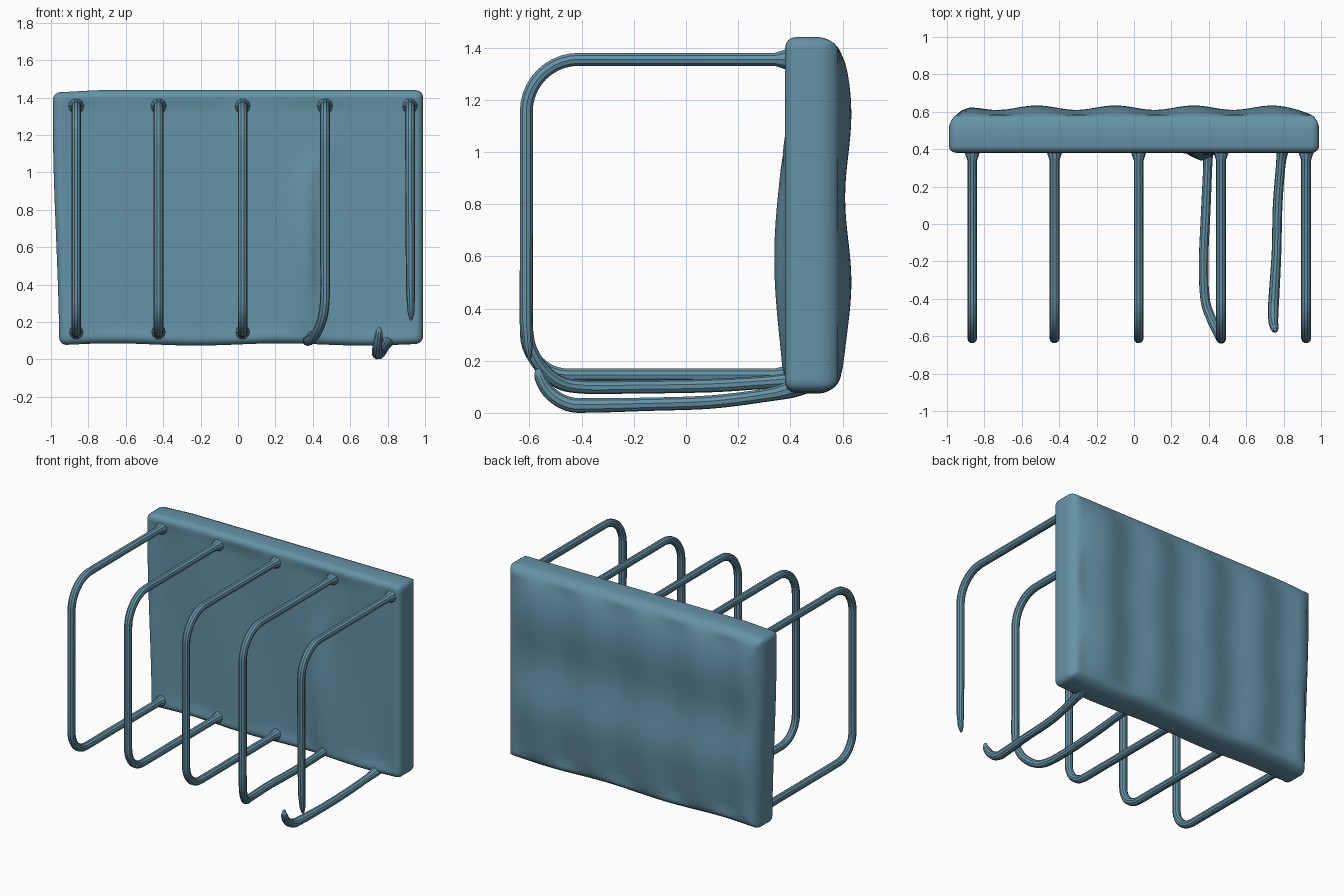
import bpy, bmesh
from math import sin, cos, pi, exp
from mathutils import Vector

if "Cube" in bpy.data.objects:
    bpy.data.objects.remove(bpy.data.objects["Cube"])

mat = bpy.data.materials.new("blue_paint")
mat.diffuse_color = (0.13, 0.29, 0.38, 1)
mat.use_nodes = True
mat.node_tree.nodes["Principled BSDF"].inputs["Base Color"].default_value = mat.diffuse_color


def smooth(t):
    t = max(0.0, min(1.0, t))
    return t * t * (3 - 2 * t)


# back panel: rounded slab, cut into a fine grid and gently warped
def make_panel():
    bm = bmesh.new()
    bmesh.ops.create_cube(bm, size=1)
    for v in bm.verts:
        v.co = Vector((v.co.x * 1.98, 0.495 + v.co.y * 0.23, 0.76 + v.co.z * 1.36))
    bmesh.ops.bevel(bm, geom=bm.edges[:], offset=0.04, segments=4,
                    profile=0.5, affect='EDGES')
    cuts = [((-0.92 + 0.04 * i, 0, 0), (1, 0, 0)) for i in range(47)]
    cuts += [((0, 0, 0.14 + 0.04 * i), (0, 0, 1)) for i in range(32)]
    for co, no in cuts:
        bmesh.ops.bisect_plane(bm, geom=bm.verts[:] + bm.edges[:] + bm.faces[:],
                               plane_co=co, plane_no=no, dist=1e-5)
    for v in bm.verts:
        x, y, z = v.co
        edge = min(0.99 - abs(x), z - 0.08, 1.44 - z)
        inside = smooth((edge - 0.03) / 0.07)
        t = smooth((y - 0.40) / 0.18)
        # wavy back with softened border
        back = (0.012 * cos(2 * pi * (x + 0.1) / 0.42)
                + 0.012 * cos(2 * pi * (z - 1.15) / 0.65)) * inside
        back -= 0.06 * exp(-max(edge, 0) / 0.05)
        # front with shallow recess and one vertical fold
        front = 0.008 * inside + 0.005 * sin(9 * x + 3 * z) * inside
        ridge_x = 0.36 + 0.12 * smooth((z - 0.9) / 0.3)
        front -= (0.045 * exp(-((x - ridge_x) / 0.06) ** 2)
                  * exp(-((z - 0.6) / 0.42) ** 2) * inside)
        v.co.y += back * t + front * (1 - t)
        # uneven outline
        left = smooth((-x - 0.7) / 0.3)
        v.co.x += left * 0.035 * (1 - smooth(z / 1.3))
        v.co.z += 0.006 * sin(7 * x) * smooth((0.3 - z) / 0.2)
        v.co.z -= 0.012 * left * smooth((z - 1.2) / 0.2)
    me = bpy.data.meshes.new("back_panel")
    bm.to_mesh(me)
    bm.free()
    ob = bpy.data.objects.new("back_panel", me)
    bpy.context.collection.objects.link(ob)
    for p in me.polygons:
        p.use_smooth = True
    me.materials.append(mat)


# round wire along a path of (x, y, z, radius scale)
def wire(name, pts, radius=0.026):
    cu = bpy.data.curves.new(name, 'CURVE')
    cu.dimensions = '3D'
    cu.bevel_depth = radius
    cu.bevel_resolution = 3
    cu.use_fill_caps = True
    sp = cu.splines.new('POLY')
    sp.points.add(len(pts) - 1)
    for p, (x, y, z, r) in zip(sp.points, pts):
        p.co = (x, y, z, 1)
        p.radius = r
    sp.use_smooth = True
    cu.materials.append(mat)
    ob = bpy.data.objects.new(name, cu)
    bpy.context.collection.objects.link(ob)
    bpy.ops.object.select_all(action='DESELECT')
    ob.select_set(True)
    bpy.context.view_layer.objects.active = ob
    bpy.ops.object.convert(target='MESH')
    bpy.ops.object.shade_smooth_by_angle()


def curve_through(pts, n=6):
    # Catmull-Rom smoothing of a few control points
    P = [Vector(p) for p in pts]
    P = [2 * P[0] - P[1]] + P + [2 * P[-1] - P[-2]]
    out = []
    for a, b, c, d in zip(P, P[1:], P[2:], P[3:]):
        for i in range(n):
            t = i / n
            out.append(0.5 * (2 * b + (c - a) * t + (2 * a - 5 * b + 4 * c - d) * t * t
                              + (3 * b - a - 3 * c + d) * t ** 3))
    return [tuple(p) for p in out + [P[-2]]]


FRONT, TOP = -0.612, 1.355


# top bar from the panel and the upper front bend
def upper(x):
    pts = [(x, 0.45, TOP, 1.8), (x, 0.385, TOP, 1.6), (x, 0.34, TOP, 1.0)]
    for i in range(11):
        a = pi / 2 * i / 10
        pts.append((x, FRONT + 0.2 - 0.2 * sin(a), TOP - 0.2 + 0.2 * cos(a), 1))
    return pts


make_panel()

# three intact wire loops
for i, x in enumerate((-0.865, -0.425, 0.025)):
    pts = upper(x)
    low, r = 0.145, 0.16
    for k in range(11):
        a = pi / 2 * k / 10
        pts.append((x, FRONT + r - r * cos(a), low + r - r * sin(a), 1))
    pts += [(x, 0.34, low, 1), (x, 0.39, low, 1.5), (x, 0.45, low, 1.7)]
    wire(f"wire_loop_{i + 1}", pts)

# fourth loop, bent sideways at the bottom
tail = curve_through([(0.465, FRONT, 0.6, 1), (0.465, FRONT, 0.33, 1),
                      (0.448, -0.58, 0.21, 1), (0.41, -0.50, 0.125, 1),
                      (0.38, -0.40, 0.10, 1), (0.372, -0.2, 0.10, 1),
                      (0.385, 0.1, 0.105, 1), (0.395, 0.34, 0.12, 1),
                      (0.395, 0.45, 0.13, 1.5)])
wire("bent_wire_loop", upper(0.465) + tail)

# fifth loop, broken into an upper hook and a lower hook
wire("broken_wire_upper", upper(0.92) + [(0.921, FRONT, 0.7, 1), (0.923, FRONT, 0.35, 0.9),
                                         (0.925, -0.605, 0.25, 0.7), (0.925, -0.60, 0.21, 0.3)])
lower = curve_through([(0.755, -0.565, 0.17, 0.35), (0.752, -0.56, 0.135, 0.8),
                       (0.745, -0.52, 0.075, 1), (0.745, -0.45, 0.034, 1.1),
                       (0.75, -0.36, 0.029, 1.1), (0.762, -0.15, 0.033, 1),
                       (0.768, 0.1, 0.042, 1), (0.785, 0.32, 0.07, 1),
                       (0.795, 0.40, 0.09, 1.3), (0.80, 0.46, 0.11, 1.4)])
wire("broken_wire_lower", lower)
